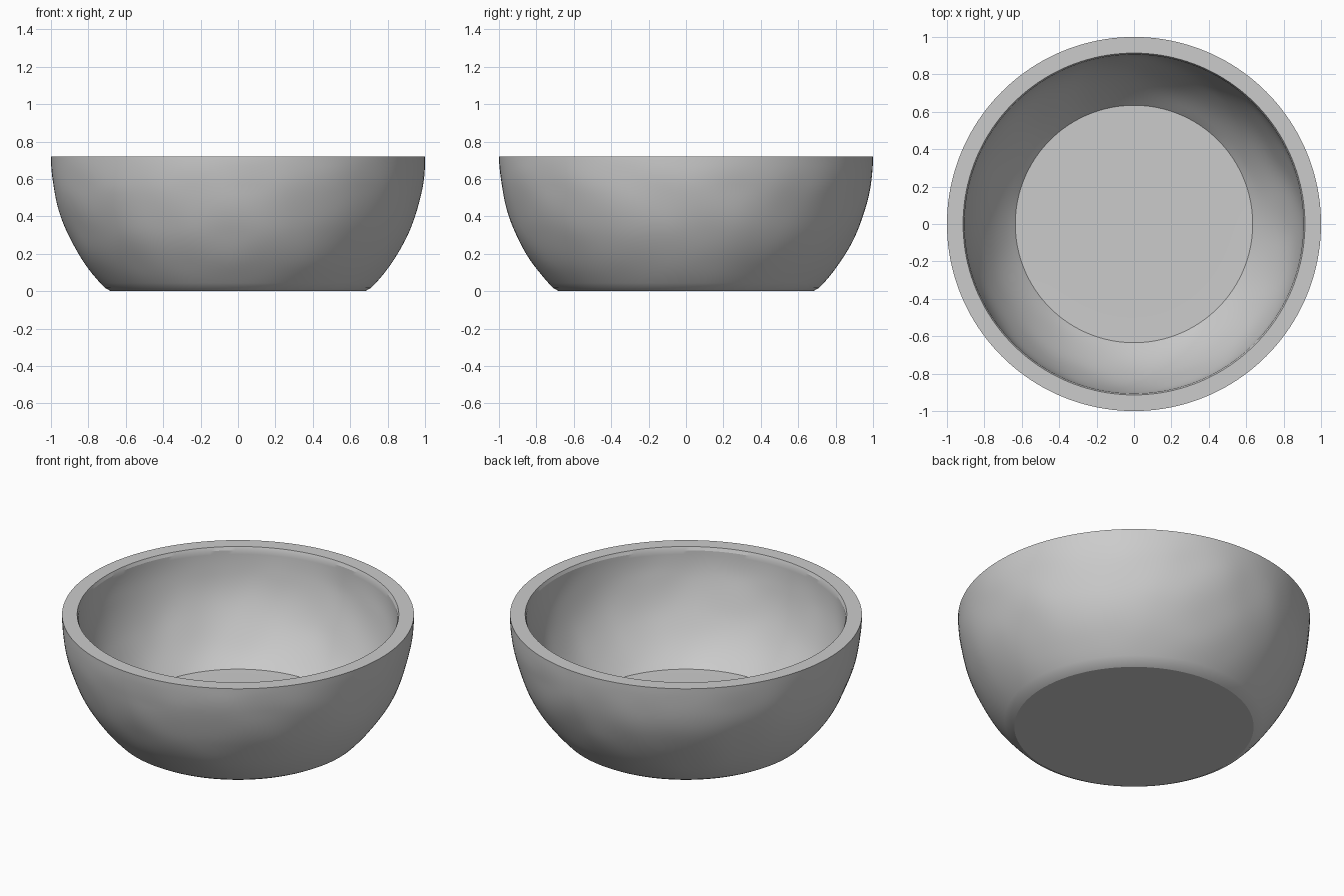
import bpy, bmesh, math
from mathutils import Vector, noise

if "Cube" in bpy.data.objects:
    bpy.data.objects.remove(bpy.data.objects["Cube"])

SEGMENTS = 160
RIM_Z = 0.72


def arc(radius, z_low, z_high, steps):
    """Profile points along a sphere centred at rim height, bottom to top."""
    points = []
    for i in range(steps + 1):
        z = z_low + (z_high - z_low) * i / steps
        points.append((math.sqrt(radius ** 2 - (RIM_Z - z) ** 2), z))
    return points


# Profile: underside, foot chamfer, outer wall, rim, lip chamfer, inner wall, floor
underside = [(0.68 * i / 8, 0.0) for i in range(1, 9)]
outer = arc(1.0, 0.018, RIM_Z, 28)
lip = [(0.914, RIM_Z), (0.906, RIM_Z - 0.02)]
inner = [(0.635 + (r - 0.6426) * (0.906 - 0.635) / (0.9058 - 0.6426), z)
         for r, z in arc(0.906, 0.081, RIM_Z - 0.02, 26)][::-1]
floor = [(0.635 * i / 8, 0.08) for i in range(7, 0, -1)]
profile = underside + outer + lip[:1] + inner + floor

bm = bmesh.new()
rings = []
for r, z in profile:
    rings.append([bm.verts.new((r * math.cos(2 * math.pi * k / SEGMENTS),
                                r * math.sin(2 * math.pi * k / SEGMENTS), z))
                  for k in range(SEGMENTS)])
for a, b in zip(rings, rings[1:]):
    for k in range(SEGMENTS):
        n = (k + 1) % SEGMENTS
        bm.faces.new((a[k], a[n], b[n], b[k]))
for ring, z in ((rings[0], 0.0), (rings[-1], 0.08)):
    centre = bm.verts.new((0, 0, z))
    for k in range(SEGMENTS):
        bm.faces.new((ring[k], ring[(k + 1) % SEGMENTS], centre))
bmesh.ops.recalc_face_normals(bm, faces=bm.faces)

# Gentle hand-worked unevenness on the walls, fading out at rim and foot
for v in bm.verts:
    fade = min(1.0, max(0.0, (RIM_Z - 0.02 - v.co.z) / 0.15),
               max(0.0, (v.co.z - 0.02) / 0.12))
    radius = math.hypot(v.co.x, v.co.y)
    if radius > 0.64 and fade > 0:
        bump = noise.noise(v.co * 4.0 + Vector((3.1, 7.4, 1.7)))
        scale = 1 + 0.007 * fade * bump / radius
        v.co.x *= scale
        v.co.y *= scale

mesh = bpy.data.meshes.new("bowl")
bm.to_mesh(mesh)
bm.free()
bowl = bpy.data.objects.new("bowl", mesh)
bpy.context.collection.objects.link(bowl)
bpy.context.view_layer.objects.active = bowl
bowl.select_set(True)
bpy.ops.object.shade_smooth_by_angle(angle=math.radians(20))
